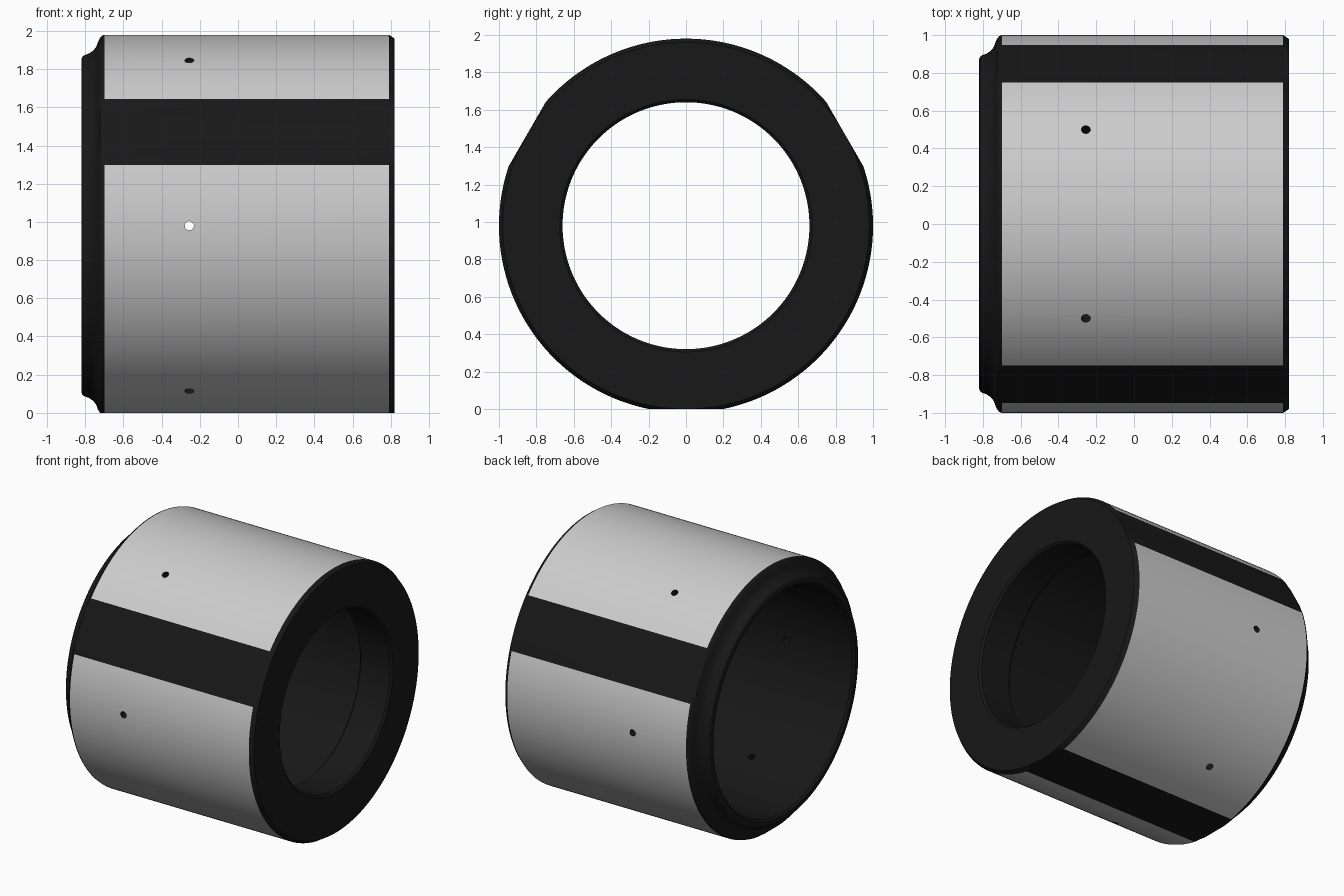
import bpy, bmesh
from math import sin, cos, acos, radians, pi
from mathutils import Matrix, Vector

if "Cube" in bpy.data.objects:
    bpy.data.objects.remove(bpy.data.objects["Cube"])

AXIS_Z = 0.98            # height of the collar axis
FLAT = 0.98              # distance of the three flats from the axis
FLATS = [radians(a) for a in (30, 150, 270)]
HALF = acos(FLAT)

black = bpy.data.materials.new("black")
black.diffuse_color = (0.009, 0.009, 0.009, 1)
black.use_nodes = True
black.node_tree.nodes["Principled BSDF"].inputs["Base Color"].default_value = black.diffuse_color

# Closed wall section as (x, radius): outer skin, right face, stepped bore, rounded left lip
PROFILE = [(-0.70, 1), (0.79, 1), (0.82, 0.98), (0.82, 0.675), (0.805, 0.66),
           (0.56, 0.66), (0.545, 0.675), (0.545, 0.83), (-0.805, 0.83), (-0.82, 0.845),
           (-0.82, 0.872), (-0.815, 0.885), (-0.803, 0.894), (-0.78, 0.902),
           (-0.758, 0.917), (-0.742, 0.938), (-0.732, 0.965), (-0.722, 0.985), (-0.712, 0.996)]


def make_object(name, bm):
    mesh = bpy.data.meshes.new(name)
    bm.to_mesh(mesh)
    bm.free()
    obj = bpy.data.objects.new(name, mesh)
    bpy.context.collection.objects.link(obj)
    return obj


# Angles around the axis, with vertices exactly on the flat corners
angles = []
for f in FLATS:
    angles += [f - HALF + 2 * HALF * i / 11 for i in range(11)]
    arc = 2 * pi / 3 - 2 * HALF
    angles += [f + HALF + arc * i / 49 for i in range(49)]


def clamp_radius(r, a):
    """Limit a radius so that it stays inside the three flats."""
    for f in FLATS:
        c = cos(a - f)
        if c > 0:
            r = min(r, FLAT / c)
    return r


# Turned collar body
bm = bmesh.new()
rings = []
for a in angles:
    ring = []
    for x, r in PROFILE:
        r = clamp_radius(r, a)
        ring.append(bm.verts.new((x, r * cos(a), AXIS_Z + r * sin(a))))
    rings.append(ring)
n = len(PROFILE)
for i, ring in enumerate(rings):
    nxt = rings[(i + 1) % len(rings)]
    for j in range(n):
        k = (j + 1) % n
        bm.faces.new((ring[j], ring[k], nxt[k], nxt[j]))
bmesh.ops.recalc_face_normals(bm, faces=bm.faces)
body = make_object("collar_body", bm)

# Six radial oil holes
bm = bmesh.new()
for i in range(6):
    a = i * pi / 3
    d = Vector((0, cos(a), sin(a)))
    rot = d.to_track_quat('Z', 'Y').to_matrix().to_4x4()
    pos = Matrix.Translation(Vector((-0.255, 0, AXIS_Z)) + d * 0.92)
    bmesh.ops.create_cone(bm, cap_ends=True, segments=24, radius1=0.024,
                          radius2=0.024, depth=0.4, matrix=pos @ rot)
cutter = make_object("hole_cutter", bm)
cutter.hide_render = True
mod = body.modifiers.new("holes", 'BOOLEAN')
mod.operation = 'DIFFERENCE'
mod.solver = 'EXACT'
mod.object = cutter
bpy.context.view_layer.objects.active = body
bpy.ops.object.modifier_apply(modifier=mod.name)
bpy.data.objects.remove(cutter)


def is_skin(face):
    """Outer round surface between the flats."""
    c = face.calc_center_median()
    if not -0.70 < c.x < 0.79 or abs(face.normal.x) > 0.05:
        return False
    radial = Vector((0, c.y, c.z - AXIS_Z))
    on_flat = any(face.normal.dot(Vector((0, cos(f), sin(f)))) > 0.999 for f in FLATS)
    return radial.length > 0.97 and face.normal.dot(radial) > 0.9 and not on_flat


# Separate the bright ground skin from the black body
skin = body.copy()
skin.data = body.data.copy()
skin.name = "outer_skin"
bpy.context.collection.objects.link(skin)
for obj, keep in ((body, False), (skin, True)):
    bm = bmesh.new()
    bm.from_mesh(obj.data)
    bm.normal_update()
    bmesh.ops.delete(bm, geom=[f for f in bm.faces if is_skin(f) != keep], context='FACES')
    bm.to_mesh(obj.data)
    bm.free()
    obj.data.materials.clear()
body.data.materials.append(black)

# Smooth turned surfaces, sharp edges kept
bpy.ops.object.select_all(action='DESELECT')
for obj in (body, skin):
    obj.select_set(True)
bpy.context.view_layer.objects.active = body
bpy.ops.object.shade_smooth_by_angle(angle=radians(25))
